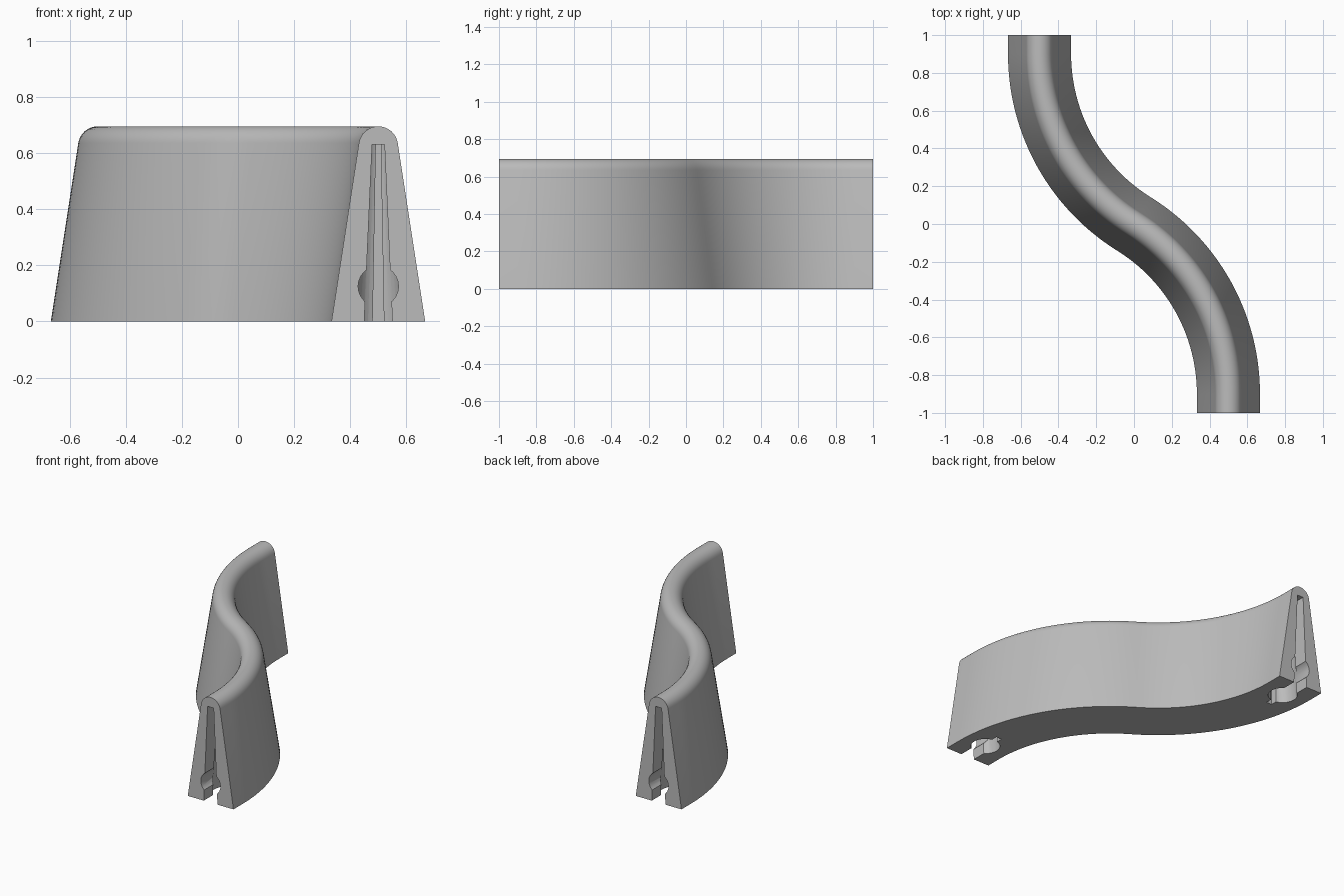
import bpy, bmesh, math
from mathutils import Vector

cube = bpy.data.objects.get("Cube")
if cube:
    bpy.data.objects.remove(cube, do_unlink=True)

STRAIGHT = 0.1          # straight run at each end
RISE = 1 - STRAIGHT
RADIUS = 0.25 + RISE ** 2
SWEEP = math.asin(RISE / RADIUS)
STEPS = 28

concrete = bpy.data.materials.new("concrete grey")
concrete.use_nodes = True
grey = (0.5, 0.5, 0.5, 1)
concrete.diffuse_color = grey
bsdf = next(n for n in concrete.node_tree.nodes if n.type == 'BSDF_PRINCIPLED')
bsdf.inputs["Base Color"].default_value = grey
bsdf.inputs["Roughness"].default_value = 0.8


def loft(name, rings):
    """Skin a list of closed rings and cap both ends."""
    bm = bmesh.new()
    loops = [[bm.verts.new(p) for p in ring] for ring in rings]
    n = len(loops[0])
    for a, b in zip(loops, loops[1:]):
        for i in range(n):
            j = (i + 1) % n
            bm.faces.new((a[i], a[j], b[j], b[i]))
    bm.faces.new(loops[0])
    bm.faces.new(loops[-1])
    bmesh.ops.recalc_face_normals(bm, faces=bm.faces)
    mesh = bpy.data.meshes.new(name)
    bm.to_mesh(mesh)
    bm.free()
    mesh.materials.append(concrete)
    obj = bpy.data.objects.new(name, mesh)
    bpy.context.collection.objects.link(obj)
    return obj


# Cross-section: sloping sides with a round top
lean = math.atan(0.155)
profile = [(0.167, 0)]
for i in range(17):
    t = lean + (math.pi - 2 * lean) * i / 16
    profile.append((0.07 * math.cos(t), 0.625 + 0.07 * math.sin(t)))
profile.append((-0.167, 0))

# S-shaped path as (point, sideways direction)
half = [(Vector((0.5, -1, 0)), Vector((1, 0, 0)))]
for i in range(STEPS + 1):
    t = SWEEP * i / STEPS
    side = Vector((math.cos(t), math.sin(t), 0))
    half.append((Vector((0.5 - RADIUS, -RISE, 0)) + side * RADIUS, side))
path = half + [(-p, side) for p, side in reversed(half[:-1])]

barrier = loft("barrier_wall",
               [[p + side * x + Vector((0, 0, z)) for x, z in profile] for p, side in path])


def keyhole_outline():
    """Plan of the connector slot: mouth, round chamber, narrow tail."""
    r, depth = 0.09, 0.17
    right = [(0.05, -0.02)]
    start, end = math.asin(0.05 / r), math.pi - math.asin(0.02 / r)
    for i in range(13):
        t = start + (end - start) * i / 12
        right.append((r * math.sin(t), depth - r * math.cos(t)))
    right.append((0.02, 0.3))
    return right + [(-x, y) for x, y in reversed(right)]


# Connector slots and round sockets, one pair per end
cutters = []
for end, s in (("front", 1), ("back", -1)):
    slot = loft(end + "_slot_cutter",
                [[(s * (0.5 + x * k), s * (y - 1), z) for x, y in keyhole_outline()]
                 for z, k in ((-0.02, 1.02), (0.63, 0.44))])
    ring = [2 * math.pi * i / 24 for i in range(24)]
    socket = loft(end + "_socket_cutter",
                  [[(s * (0.5 + 0.072 * math.cos(t)), s * y, 0.125 + 0.072 * math.sin(t))
                    for t in ring] for y in (-1.02, -0.85)])
    cutters += [slot, socket]

for cutter in cutters:
    cutter.hide_render = True
    mod = barrier.modifiers.new(cutter.name, 'BOOLEAN')
    mod.operation = 'DIFFERENCE'
    mod.solver = 'EXACT'
    mod.object = cutter

bpy.ops.object.select_all(action='DESELECT')
bpy.context.view_layer.objects.active = barrier
barrier.select_set(True)
for mod in list(barrier.modifiers):
    bpy.ops.object.modifier_apply(modifier=mod.name)
for cutter in cutters:
    bpy.data.objects.remove(cutter, do_unlink=True)

bpy.ops.object.shade_smooth_by_angle(angle=math.radians(30))
